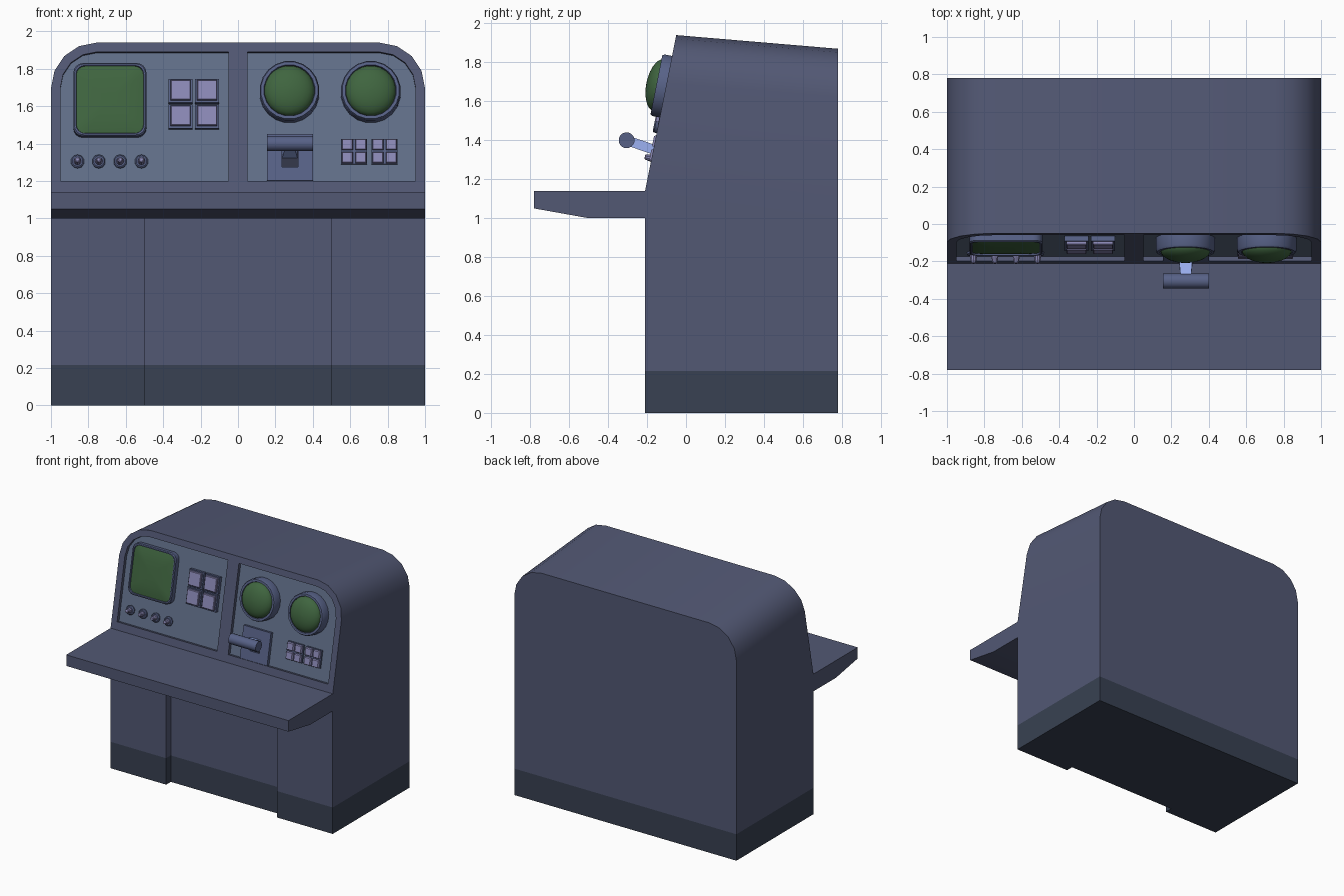
import bpy, bmesh
from math import sin, cos, pi, atan
from mathutils import Vector, Matrix

if "Cube" in bpy.data.objects:
    bpy.data.objects.remove(bpy.data.objects["Cube"])

TILT = atan(0.2)                       # lean of the instrument face
FACE = Matrix.Translation((0, -0.21, 1.14)) @ Matrix.Rotation(-TILT, 4, 'X')


def material(name, r, g, b):
    m = bpy.data.materials.new(name)
    m.diffuse_color = (r, g, b, 1)
    m.use_nodes = True
    m.node_tree.nodes["Principled BSDF"].inputs["Base Color"].default_value = m.diffuse_color
    return m


BODY = material("body_blue", 0.085, 0.098, 0.175)
BASE = material("base_dark", 0.04, 0.053, 0.085)
PANEL = material("panel_blue", 0.12, 0.16, 0.25)
TRIM = material("trim_blue", 0.095, 0.12, 0.24)
KEY = material("key_lilac", 0.26, 0.25, 0.47)
GREEN = material("screen_green", 0.05, 0.13, 0.05)
ARM = material("arm_light_blue", 0.32, 0.42, 0.85)
DARK = material("slot_dark", 0.03, 0.035, 0.06)


def smooth(ob):
    bpy.ops.object.select_all(action='DESELECT')
    ob.select_set(True)
    bpy.context.view_layer.objects.active = ob
    bpy.ops.object.shade_smooth_by_angle(angle=0.6)


def loft(name, rings, mat):
    """Skin a list of equal closed rings and cap both ends."""
    bm = bmesh.new()
    vs = [[bm.verts.new(p) for p in r] for r in rings]
    n = len(vs[0])
    for a, b in zip(vs, vs[1:]):
        for i in range(n):
            j = (i + 1) % n
            bm.faces.new((a[i], a[j], b[j], b[i]))
    bm.faces.new(vs[0])
    bm.faces.new(vs[-1])
    bmesh.ops.dissolve_limit(bm, angle_limit=0.005, verts=bm.verts, edges=bm.edges)
    bmesh.ops.recalc_face_normals(bm, faces=bm.faces)
    me = bpy.data.meshes.new(name)
    bm.to_mesh(me)
    bm.free()
    me.materials.append(mat)
    ob = bpy.data.objects.new(name, me)
    bpy.context.collection.objects.link(ob)
    smooth(ob)
    return ob


def stack(name, cx, cz, pts, layers, mat):
    """Outline on the tilted face, lofted through (scale, height) layers."""
    rings = [[FACE @ Vector((cx + x * s, -w, (cz + z * s - 1.14) / cos(TILT)))
              for x, z in pts] for s, w in layers]
    return loft(name, rings, mat)


def circle(r, n):
    return [(r * cos(2 * pi * (i + 0.5) / n), r * sin(2 * pi * (i + 0.5) / n)) for i in range(n)]


def rect(w, h, r=0, n=4):
    if not r:
        return [(-w / 2, -h / 2), (w / 2, -h / 2), (w / 2, h / 2), (-w / 2, h / 2)]
    out = []
    for k, (sx, sz) in enumerate(((1, 1), (-1, 1), (-1, -1), (1, -1))):
        for i in range(n + 1):
            a = (k + i / n) * pi / 2
            out.append((sx * (w / 2 - r) + r * cos(a), sz * (h / 2 - r) + r * sin(a)))
    return out


def carve(ob, cutter):
    cutter.hide_render = True
    mod = ob.modifiers.new("carve", 'BOOLEAN')
    mod.operation = 'DIFFERENCE'
    mod.object = cutter
    bpy.context.view_layer.objects.active = ob
    bpy.ops.object.modifier_apply(modifier=mod.name)
    bpy.data.objects.remove(cutter)
    smooth(ob)


# Lower cabinet and base band, with a shallow knee recess
plan = [(-1, 0.78), (-1, -0.21), (-0.5, -0.21), (-0.5, -0.15),
        (0.5, -0.15), (0.5, -0.21), (1, -0.21), (1, 0.78)]
for name, z0, z1, mat in (("base_band", 0, 0.215, BASE), ("lower_cabinet", 0.215, 1.0, BODY)):
    loft(name, [[(x, y, z) for x, y in plan] for z in (z0, z1)], mat)

# Hood and desk shelf: side profile swept across x, rounded at the top corners
arc = [(0.755 + 0.245 * cos(i * pi / 8), 1.695 + 0.245 * sin(i * pi / 8)) for i in range(5)]
stations = [(-x, z) for x, z in arc] + arc[::-1]
hood = loft("hood_and_shelf", [[(x, y, z) for y, z in (
    (0.78, 1.0), (-0.5, 1.0), (-0.78, 1.05), (-0.78, 1.14), (-0.21, 1.14),
    (-0.21 + 0.2 * (zt - 1.14), zt), (0.78, zt - 0.07))] for x, zt in stations], BODY)

# Recessed instrument panels
outline = [(0.05, 1.2), (0.95, 1.2)] + [
    (0.755 + 0.195 * cos(i * pi / 8), 1.695 + 0.195 * sin(i * pi / 8)) for i in range(5)] + [(0.05, 1.89)]
for side, s in (("left", -1), ("right", 1)):
    pts = [(s * x, z) for x, z in outline]
    carve(hood, stack("panel_cutter", 0, 0, pts, [(1, -0.03), (1, 0.1)], BODY))
    stack(side + "_panel", 0, 0, pts, [(1, -0.04), (1, -0.026)], PANEL)

# Square screen
tube = rect(0.39, 0.39, 0.05)
stack("screen_bezel", -0.685, 1.632, tube,
      [(1, -0.03), (1, 0.015), (0.97, 0.022), (0.93, 0.022), (0.91, 0.005)], TRIM)
stack("screen_glass", -0.685, 1.632, tube,
      [(0.92, 0.004), (0.92, 0.012), (0.75, 0.019), (0.5, 0.024), (0.2, 0.026)], GREEN)

# Round domed scopes
for i, x in enumerate((0.275, 0.71)):
    stack(f"scope_bezel_{i}", x, 1.675, circle(0.16, 20),
          [(1, -0.03), (1, 0.038), (0.96, 0.05), (0.86, 0.05), (0.83, 0.035)], TRIM)
    stack(f"scope_dome_{i}", x, 1.675, circle(0.135, 24),
          [(cos(a), 0.036 + 0.066 * sin(a)) for a in (k * pi / 14 for k in range(7))]
          + [(0.03, 0.102)], GREEN)

# Large keys on individual frames
for i, x in enumerate((-0.307, -0.165)):
    for j, z in enumerate((1.545, 1.682)):
        stack(f"key_frame_{i}{j}", x, z, rect(0.128, 0.128), [(1, -0.03), (1, 0.002)], TRIM)
        stack(f"large_key_{i}{j}", x, z + 0.002, rect(0.108, 0.108),
              [(1, 0), (1, 0.016), (0.92, 0.022)], KEY)

# Small keypads
for i, x in enumerate((0.621, 0.784)):
    stack(f"keypad_plate_{i}", x, 1.36, rect(0.14, 0.136), [(1, -0.03), (1, -0.012)], TRIM)
    for dx in (-0.036, 0.036):
        for dz in (-0.035, 0.035):
            stack("small_key", x + dx, 1.36 + dz, rect(0.058, 0.056),
                  [(1, -0.014), (1, 0.005), (0.88, 0.01)], KEY)

# Row of toggle knobs
for i in range(4):
    x = -0.858 + 0.114 * i
    stack(f"knob_base_{i}", x, 1.308, circle(0.036, 10),
          [(1, -0.03), (1, -0.014), (0.8, -0.008)], TRIM)
    stack(f"knob_stem_{i}", x, 1.308, circle(0.022, 10),
          [(0.95, -0.01), (0.7, 0.02), (0.6, 0.032), (0.35, 0.036)], KEY)

# Lever: slotted plate, tapered arm, cross handle
plate = stack("lever_plate", 0.277, 1.326, rect(0.246, 0.248), [(1, -0.03), (1, 0)], TRIM)
carve(plate, stack("slot_cutter", 0.277, 1.325, rect(0.085, 0.1), [(1, -0.02), (1, 0.05)], DARK))
stack("lever_slot", 0.277, 1.325, rect(0.085, 0.1), [(1, -0.024), (1, -0.018)], DARK)
start, end = Vector((0.277, -0.14, 1.343)), Vector((0.277, -0.305, 1.4))
up = (end - start).cross(Vector((1, 0, 0))).normalized()
loft("lever_arm", [[c + Vector((sx * w, 0, 0)) + up * sz * 0.025 for sx, sz in
                    ((-1, -1), (1, -1), (1, 1), (-1, 1))] for c, w in ((start, 0.042), (end, 0.026))], ARM)
loft("lever_handle", [[(x, -0.305 + y, 1.4 + z) for y, z in circle(0.041, 16)]
                      for x in (0.154, 0.4)], TRIM)
